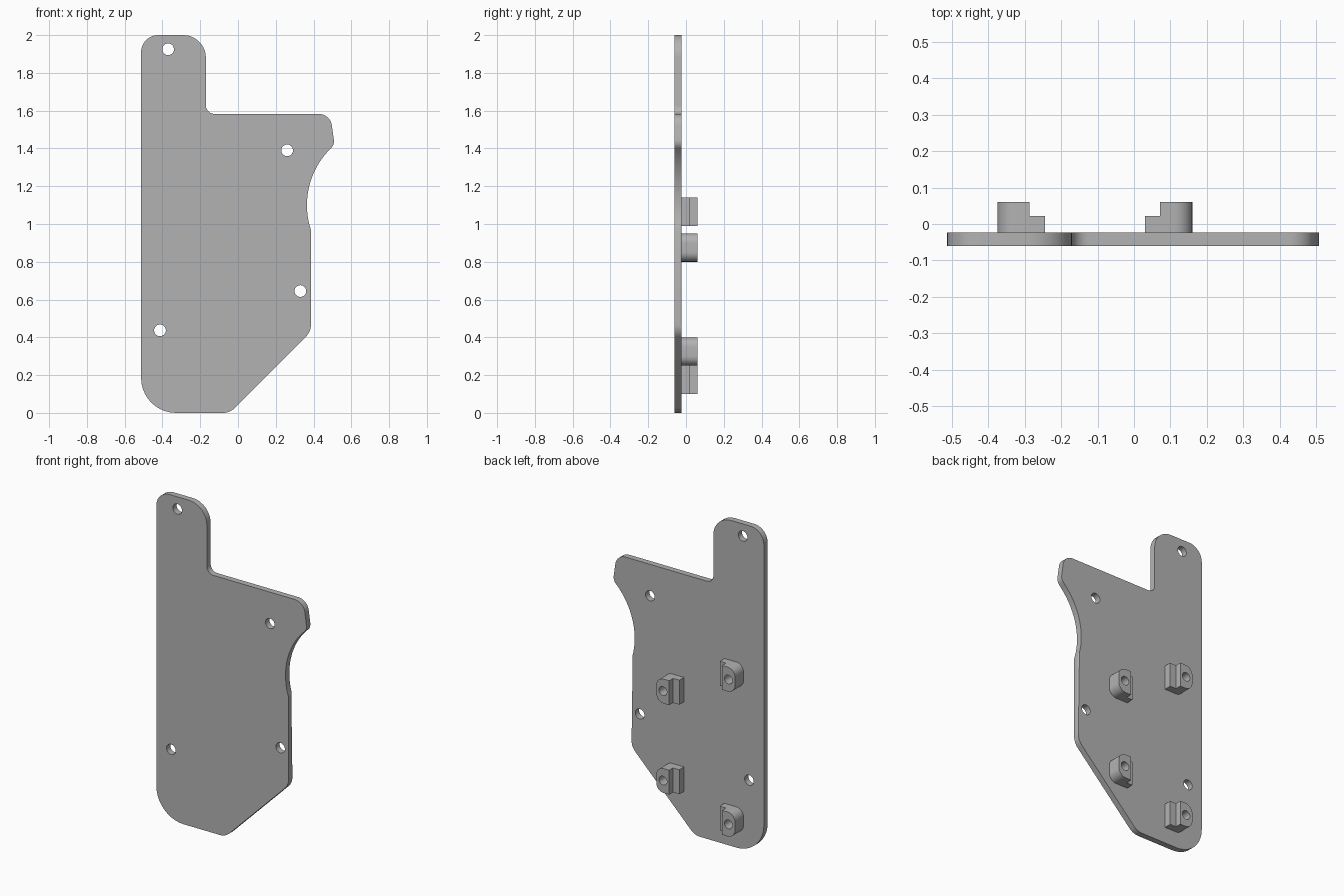
import bpy, bmesh
from math import sin, cos, tan, radians, pi
from mathutils import Vector

if "Cube" in bpy.data.objects:
    bpy.data.objects.remove(bpy.data.objects["Cube"], do_unlink=True)

grey = bpy.data.materials.new("plain_grey")
grey.use_nodes = True
COLOUR = (0.45, 0.45, 0.45, 1)
grey.diffuse_color = COLOUR
grey.node_tree.nodes["Principled BSDF"].inputs["Base Color"].default_value = COLOUR


def fillet(corners, steps=10):
    """Round each (x, z, radius) corner of a closed outline."""
    out = []
    for i, (x, z, r) in enumerate(corners):
        p = Vector((x, z))
        if r == 0:
            out.append(p)
            continue
        a = (Vector(corners[i - 1][:2]) - p).normalized()
        b = (Vector(corners[(i + 1) % len(corners)][:2]) - p).normalized()
        half = a.angle(b) / 2
        centre = p + (a + b).normalized() * r / sin(half)
        start = p + a * r / tan(half) - centre
        sweep = start.angle_signed(p + b * r / tan(half) - centre)
        for k in range(steps + 1):
            t = -sweep * k / steps
            out.append(centre + Vector((start.x * cos(t) - start.y * sin(t),
                                        start.x * sin(t) + start.y * cos(t))))
    return out


def prism(bm, outline, y0, y1):
    """Extrude an x-z outline from y0 to y1 and return the far face."""
    near = [bm.verts.new((p.x, y0, p.y)) for p in outline]
    far = [bm.verts.new((p.x, y1, p.y)) for p in outline]
    bm.faces.new(near)
    back = bm.faces.new(far[::-1])
    n = len(outline)
    for i in range(n):
        bm.faces.new((near[i], far[i], far[(i + 1) % n], near[(i + 1) % n]))
    return back


def finish(name, bm):
    bmesh.ops.recalc_face_normals(bm, faces=bm.faces[:])
    mesh = bpy.data.meshes.new(name)
    bm.to_mesh(mesh)
    bm.free()
    ob = bpy.data.objects.new(name, mesh)
    bpy.context.collection.objects.link(ob)
    mesh.materials.append(grey)
    return ob


def drill(ob, centres, radius, y0, y1):
    """Cut round holes along y, then smooth the curved walls."""
    bm = bmesh.new()
    for x, z in centres:
        ring = [Vector((x + radius * cos(a * pi / 16), z + radius * sin(a * pi / 16)))
                for a in range(32)]
        prism(bm, ring, y0, y1)
    cutter = finish("hole_cutter", bm)
    cutter.hide_render = True
    mod = ob.modifiers.new("holes", 'BOOLEAN')
    mod.operation, mod.solver, mod.object = 'DIFFERENCE', 'EXACT', cutter
    bpy.ops.object.select_all(action='DESELECT')
    bpy.context.view_layer.objects.active = ob
    ob.select_set(True)
    bpy.ops.object.modifier_apply(modifier=mod.name)
    bpy.data.objects.remove(cutter, do_unlink=True)
    bpy.ops.object.shade_smooth_by_angle(angle=radians(25))


# Mounting plate, with a scooped right edge and a chamfer round the back
FRONT, BACK = -0.06, -0.023
scoop = [(0.785 + 0.42 * cos(radians(134.5 + 63.5 * k / 20)),
          1.10 + 0.42 * sin(radians(134.5 + 63.5 * k / 20)), 0) for k in range(21)]
corners = [(-0.513, 0, 0.185), (-0.513, 2, 0.09), (-0.17, 2, 0.12),
           (-0.17, 1.583, 0.045), (0.488, 1.583, 0.07), (0.511, 1.421, 0.05),
           *scoop, (0.386, 0.43, 0.09), (-0.043, 0, 0.09)]
bm = bmesh.new()
back = prism(bm, fillet(corners), FRONT, BACK)
bmesh.ops.bevel(bm, geom=list(back.edges), offset=0.007, segments=1, affect='EDGES')
plate = finish("mounting_plate", bm)
drill(plate, [(-0.37, 1.925), (0.26, 1.39), (0.33, 0.645), (-0.413, 0.437)],
      0.031, FRONT - 0.1, BACK + 0.1)

# Stepped standoffs on the back, rounded on their outer side
STEP, TOP, HEIGHT = 0.022, 0.06, 0.15
for name, outer, side, z in (("upper_left", 0.16, 1, 0.80), ("lower_left", 0.16, 1, 0.25),
                             ("upper_right", -0.375, -1, 0.99), ("lower_right", -0.375, -1, 0.10)):
    ledge = outer - side * 0.088
    inner = outer - side * 0.13
    top = z + HEIGHT
    bm = bmesh.new()
    prism(bm, fillet([(ledge, z, 0), (ledge, top, 0), (outer, top, 0.05), (outer, z, 0.05)]),
          BACK - 0.002, TOP)
    post = finish(name + "_standoff", bm)
    drill(post, [(outer - side * 0.045, z + HEIGHT / 2)], 0.027, -0.015, TOP + 0.1)
    bm = bmesh.new()
    prism(bm, [Vector(p) for p in ((inner, z), (inner, top), (ledge, top), (ledge, z))],
          BACK - 0.002, STEP)
    finish(name + "_standoff_step", bm)
